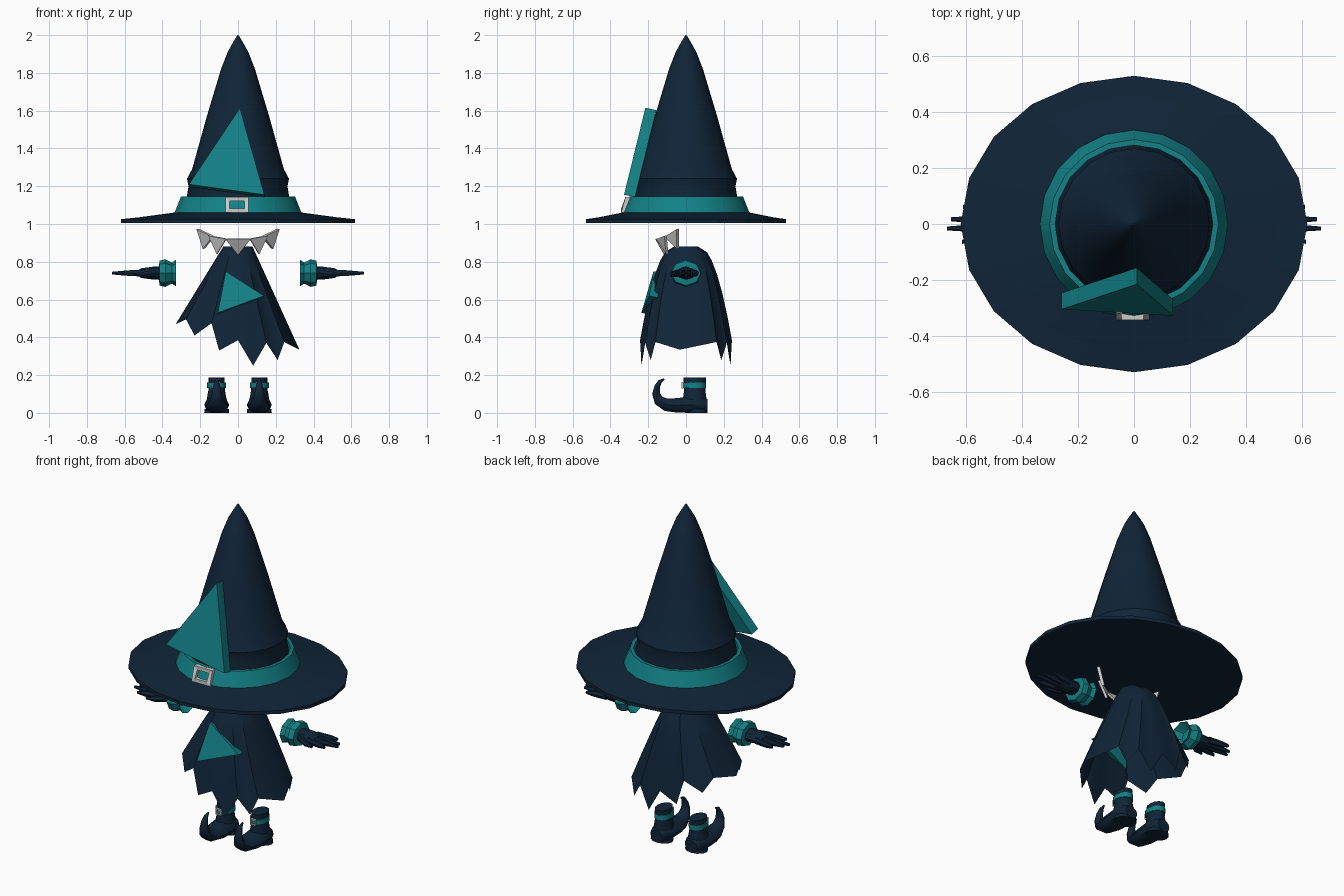
import bpy, bmesh
from math import sin, cos, pi, radians, sqrt, atan2
from mathutils import Vector

if "Cube" in bpy.data.objects:
    bpy.data.objects.remove(bpy.data.objects["Cube"])


def material(name, rgb):
    m = bpy.data.materials.new(name)
    m.diffuse_color = (*rgb, 1)
    m.use_nodes = True
    m.node_tree.nodes["Principled BSDF"].inputs["Base Color"].default_value = m.diffuse_color
    return m


NAVY = material("navy", (0.005, 0.018, 0.039))
TEAL = material("teal", (0.006, 0.22, 0.24))


def finish(name, bm, mat=None, smooth=None):
    bmesh.ops.recalc_face_normals(bm, faces=bm.faces)
    me = bpy.data.meshes.new(name)
    bm.to_mesh(me)
    bm.free()
    ob = bpy.data.objects.new(name, me)
    bpy.context.collection.objects.link(ob)
    if mat:
        me.materials.append(mat)
    if smooth:
        bpy.ops.object.select_all(action='DESELECT')
        ob.select_set(True)
        bpy.context.view_layer.objects.active = ob
        bpy.ops.object.shade_smooth_by_angle(angle=radians(smooth))
    return ob


def loft(name, rings, mat=None, start=True, end=True, closed=False, smooth=None):
    """Skin a list of equal-length point rings."""
    bm = bmesh.new()
    vs = [[bm.verts.new(p) for p in r] for r in rings]
    pairs = list(zip(vs, vs[1:])) + ([(vs[-1], vs[0])] if closed else [])
    for a, b in pairs:
        n = len(a)
        for i in range(n):
            j = (i + 1) % n
            bm.faces.new((a[i], a[j], b[j], b[i]))
    if not closed:
        if start:
            bm.faces.new(vs[0])
        if end:
            bm.faces.new(vs[-1])
    return finish(name, bm, mat, smooth)


def lathe(name, profile, mat, n=20, sy=1.0, **kw):
    rings = [[(r * cos(2 * pi * i / n), r * sy * sin(2 * pi * i / n), z)
              for i in range(n)] for r, z in profile]
    return loft(name, rings, mat, **kw)


def slab(name, pts, offset, mat=None):
    """Flat polygon given thickness along an offset vector."""
    o = Vector(offset)
    return loft(name, [pts, [Vector(p) + o for p in pts]], mat)


def buckle(name, c, w, h, bar, depth, lean=0.0):
    """Rectangular frame facing -y; lean moves the top back."""
    def ring(k, y):
        return [(c[0] + sx * (w - k), c[1] + y + lean * sz, c[2] + sz * (h - k))
                for sx, sz in ((-1, -1), (1, -1), (1, 1), (-1, 1))]
    loft(name, [ring(0, 0), ring(bar, 0), ring(bar, depth), ring(0, depth)], closed=True)


# Hat: oval brim, pleated cone, band, buckle and large patch
N = 20
brim_rings = []
for rx, ry, z in ((.34, .34, 1.005), (.62, .53, 1.005), (.62, .53, 1.025),
                  (.52, .46, 1.036), (.34, .34, 1.06)):
    brim_rings.append([(rx * cos(2 * pi * i / N), ry * sin(2 * pi * i / N), z) for i in range(N)])
loft("hat_brim", brim_rings, NAVY)
lathe("hat_cone", [(.285, 1.05), (.272, 1.14), (.262, 1.2), (.27, 1.24), (.243, 1.29),
                   (.165, 1.57), (.09, 1.82), (.055, 1.91), (.03, 1.955), (.003, 2.0)],
      NAVY, smooth=35)
lathe("hat_band", [(.338, 1.055), (.302, 1.145), (.282, 1.145), (.282, 1.055)],
      TEAL, closed=True, smooth=30)
buckle("hat_buckle", (-.005, -.332, 1.102), .06, .042, .021, .03, .012)
slab("hat_patch", [(-.26, -.305, 1.21), (.01, -.215, 1.615), (.14, -.328, 1.155)],
     (0, .058, -.012), TEAL)

# Toothed garland under the hat (left edge, right edge, tip)
teeth = [((-.067, -.163, .92), (.067, -.163, .92), (0, -.115, .835)),
         ((.065, -.158, .92), (.158, -.115, .937), (.113, -.105, .84)),
         ((.135, -.115, .932), (.22, -.05, .972), (.187, -.05, .868))]
for i, t in enumerate(teeth):
    for s, side in ((1, "right"), (-1, "left")):
        if i == 0 and s < 0:
            continue
        slab(f"garland_tooth_{i}_{side}", [Vector((x * s, y, z)) for x, y, z in t],
             (-.006 * s * i, .012, .003))

# Robe: open shell with slanted ragged hem, front half mirrored to the back
hem = [(-.33, .47), (-.275, .495), (-.23, .41), (-.14, .475), (-.10, .33), (0, .385),
       (.08, .25), (.15, .37), (.21, .28), (.245, .375), (.325, .335)]
loop = [(x, -1, z) for x, z in hem] + [(x, 1, z) for x, z in hem[-2:0:-1]]
robe_rings = []
for t in (0, .06, .15, .3, .5, .75, 1):
    ring = []
    for x, side, z in loop:
        c = max(-1, min(1, x / .328))
        sn = side * sqrt(max(0, 1 - c * c))
        top = .078 * c
        ring.append((top + (x - top) * t, sn * (.065 + .178 * t ** .48), .88 + (z - .88) * t))
    robe_rings.append(ring)
loft("robe", robe_rings, NAVY, end=False, smooth=40)
slab("robe_patch", [(-.065, -.172, .75), (-.107, -.236, .53), (.137, -.195, .62)],
     (0, .045, -.01), TEAL)


def tube_x(name, s, prof, mat, n=8, y0=0, z0=.74, **kw):
    """Tube along x: profile rows are (x, half depth, half height, y, z shift)."""
    rings = [[(s * x, y0 + dy + ry * cos(2 * pi * i / n), z0 + dz + rz * sin(2 * pi * i / n))
              for i in range(n)] for x, ry, rz, dy, dz in prof]
    return loft(name, rings, mat, **kw)


for s, side in ((1, "right"), (-1, "left")):
    # Floating glove: cuff, palm, fingers and thumb
    tube_x(f"cuff_{side}", s, [(.375, .045, .04, 0, 0), (.328, .078, .07, 0, 0),
                               (.35, .064, .056, 0, 0), (.385, .084, .073, 0, 0),
                               (.415, .078, .066, 0, 0), (.418, .05, .042, 0, 0)],
           TEAL, smooth=35)
    tube_x(f"palm_{side}", s, [(.40, .042, .036, 0, 0), (.45, .052, .034, 0, 0),
                               (.51, .055, .026, 0, 0), (.525, .045, .018, 0, 0)],
           NAVY, smooth=40)
    for k, (y, spread, tip) in enumerate(((-.042, -.022, .615), (-.014, -.002, .668),
                                          (.014, .003, .655), (.042, .02, .612))):
        tube_x(f"finger_{k}_{side}", s, [(.49, .015, .021, 0, 0),
                                         (.57, .014, .018, spread * .5, 0),
                                         (tip, .007, .008, spread, 0)],
               NAVY, n=6, y0=y, smooth=40)
    tube_x(f"thumb_{side}", s, [(.43, .018, .02, -.035, 0), (.49, .016, .017, -.068, -.006),
                                (.545, .007, .008, -.082, -.008)], NAVY, n=6, smooth=40)

    # Boot: curled foot swept along a side-view path
    bx = s * .113
    path = [(.114, .038, .04, .034), (.09, .042, .056, .044), (.02, .042, .066, .045),
            (-.05, .04, .064, .038), (-.105, .043, .05, .034), (-.145, .066, .036, .028),
            (-.158, .103, .026, .022), (-.152, .14, .019, .016), (-.138, .166, .012, .011),
            (-.115, .18, .004, .004)]
    rings = []
    for i, (y, z, w, h) in enumerate(path):
        a, b = path[max(i - 1, 0)], path[min(i + 1, len(path) - 1)]
        ang = atan2(b[1] - a[1], -(b[0] - a[0]))
        if i < 3:
            ang = 0
        rings.append([(bx + w * cos(2 * pi * j / 10),
                       y + h * sin(2 * pi * j / 10) * sin(ang),
                       max(0, z + h * 1.05 * sin(2 * pi * j / 10) * cos(ang)))
                      for j in range(10)])
    loft(f"boot_foot_{side}", rings, NAVY, smooth=40)
    # Sole, shaft, strap and small buckle
    for name, rows, mat in (
            ("boot_heel", ((.066, .052, 0, .062), (.064, .052, .02, .062)), NAVY),
            ("boot_shaft", ((.056, .066, .05, .046), (.044, .056, .12, .046),
                            (.042, .06, .188, .047)), NAVY),
            ("boot_strap", ((.05, .063, .132, .043), (.05, .063, .16, .043)), TEAL)):
        loft(f"{name}_{side}", [[(bx + rx * cos(2 * pi * j / 12), cy + ry * sin(2 * pi * j / 12), z)
                                 for j in range(12)] for rx, ry, z, cy in rows], mat, smooth=40)
    buckle(f"boot_buckle_{side}", (bx, -.024, .146), .018, .018, .007, .012)
